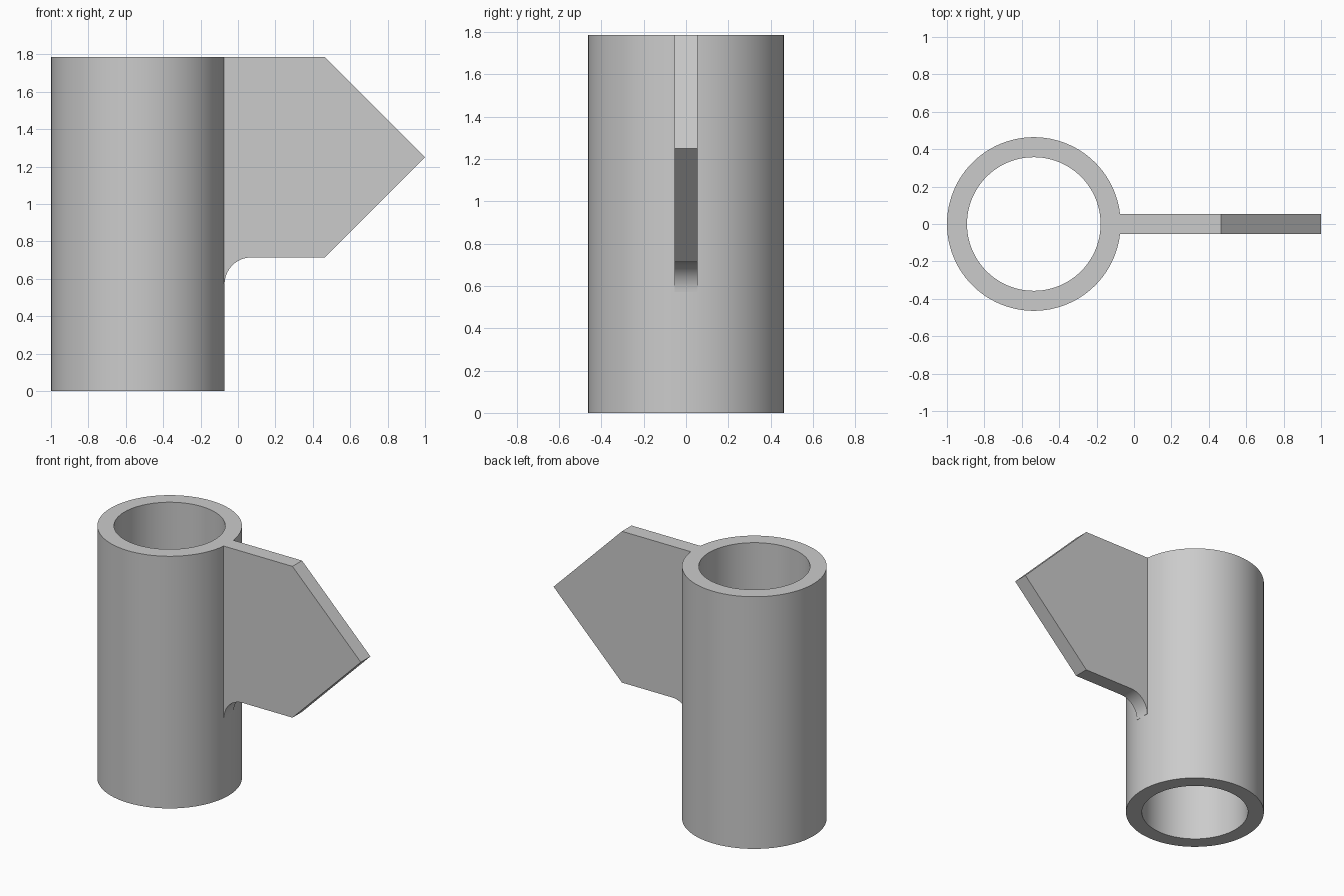
import bpy, bmesh
from math import pi, sin, cos, radians

cube = bpy.data.objects.get("Cube")
if cube:
    bpy.data.objects.remove(cube, do_unlink=True)

UNIT = 2 / 56
HEIGHT, OUTER, INNER = 50 * UNIT, 13 * UNIT, 10 * UNIT
TUBE_X = -1 + OUTER
FIN_BOTTOM, FIN_HALF = 20 * UNIT, 1.5 * UNIT
FILLET = 4 * UNIT
SEGMENTS = 96

grey = bpy.data.materials.new("light grey")
grey.use_nodes = True
colour = (0.6, 0.6, 0.6, 1)
grey.diffuse_color = colour
grey.node_tree.nodes["Principled BSDF"].inputs["Base Color"].default_value = colour


def make_object(name, bm):
    bmesh.ops.recalc_face_normals(bm, faces=bm.faces)
    mesh = bpy.data.meshes.new(name)
    bm.to_mesh(mesh)
    bm.free()
    mesh.materials.append(grey)
    obj = bpy.data.objects.new(name, mesh)
    bpy.context.collection.objects.link(obj)
    return obj


# Hollow tube: a rectangular wall section swept around the axis
bm = bmesh.new()
rings = []
for i in range(SEGMENTS):
    a = 2 * pi * i / SEGMENTS
    rings.append([bm.verts.new((TUBE_X + r * cos(a), r * sin(a), z))
                  for r, z in ((OUTER, 0), (OUTER, HEIGHT), (INNER, HEIGHT), (INNER, 0))])
for i, ring in enumerate(rings):
    after = rings[(i + 1) % SEGMENTS]
    for k in range(4):
        n = (k + 1) % 4
        bm.faces.new((ring[k], after[k], after[n], ring[n]))
tube = make_object("tube_with_pointed_fin", bm)

# Pointed fin: side profile with a rounded fillet under its root
root_x = TUBE_X + OUTER
shoulder_x = 1 - 15 * UNIT
profile = [(root_x - UNIT, HEIGHT), (shoulder_x, HEIGHT), (1, 35 * UNIT), (shoulder_x, FIN_BOTTOM)]
for i in range(17):
    a = pi / 2 + pi / 2 * i / 16
    profile.append((root_x + FILLET + FILLET * cos(a), FIN_BOTTOM - FILLET + FILLET * sin(a)))
profile.append((root_x - UNIT, FIN_BOTTOM - FILLET))
bm = bmesh.new()
side = bm.faces.new([bm.verts.new((x, -FIN_HALF, z)) for x, z in profile])
extruded = bmesh.ops.extrude_face_region(bm, geom=[side], use_keep_orig=True)
bmesh.ops.translate(bm, vec=(0, 2 * FIN_HALF, 0),
                    verts=[v for v in extruded["geom"] if isinstance(v, bmesh.types.BMVert)])
fin = make_object("fin", bm)

# Merge the fin into the tube wall
union = tube.modifiers.new("join fin", "BOOLEAN")
union.operation = "UNION"
union.solver = "EXACT"
union.object = fin
bpy.ops.object.select_all(action="DESELECT")
bpy.context.view_layer.objects.active = tube
tube.select_set(True)
bpy.ops.object.modifier_apply(modifier=union.name)
bpy.data.objects.remove(fin, do_unlink=True)
bpy.ops.object.shade_smooth_by_angle(angle=radians(30))
